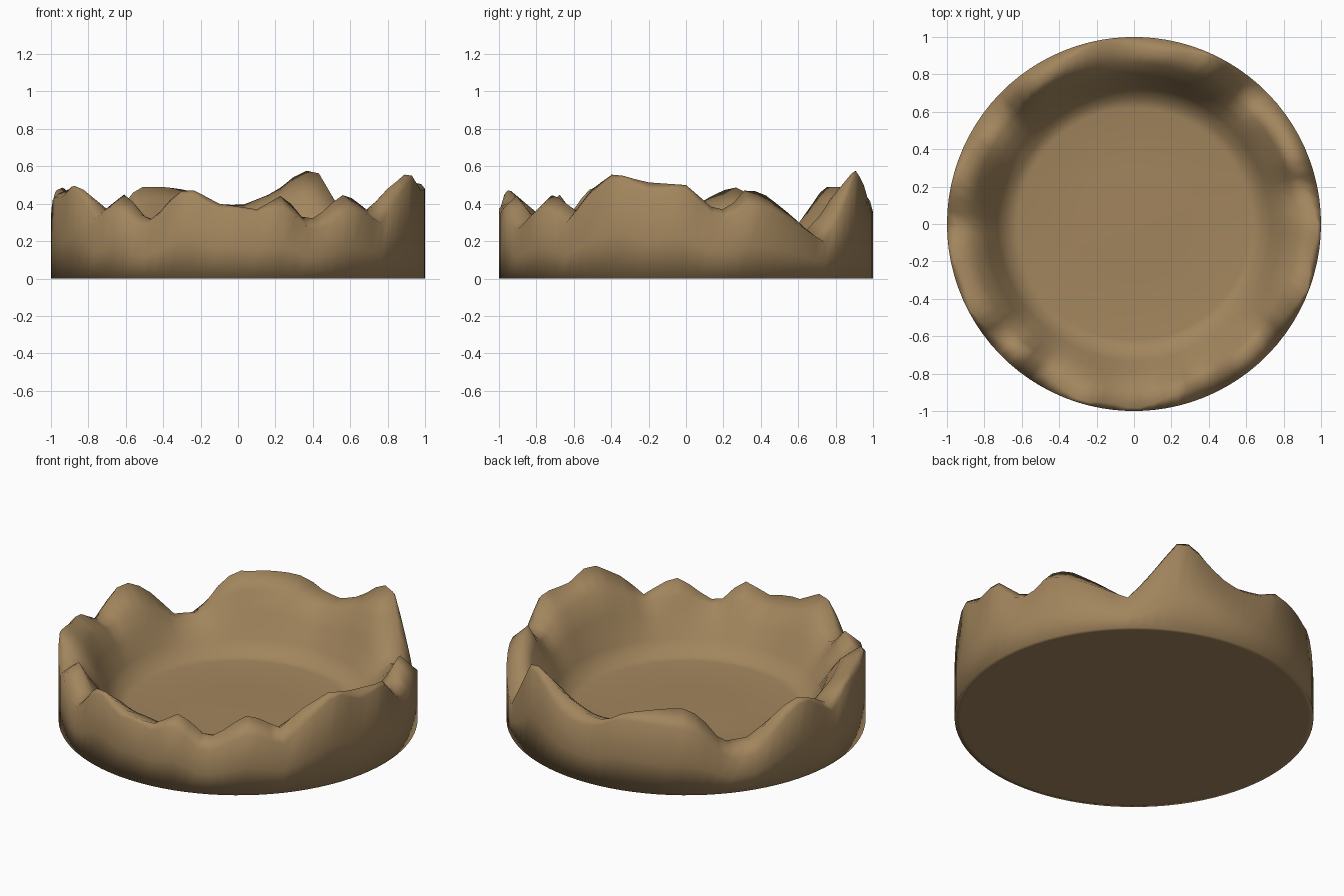
import bpy, bmesh, math

if "Cube" in bpy.data.objects:
    bpy.data.objects.remove(bpy.data.objects["Cube"])

# Rim crest: angle (degrees, counter-clockwise from +x), height
CREST = [(0, .50), (9, .37), (14, .37), (20, .47), (26, .465), (36, .36), (48, .23), (55, .36),
         (65, .585), (70, .57), (78, .46), (89, .39), (97, .40), (105, .47), (115, .49),
         (126, .49), (132, .40), (139, .25), (148, .26), (157, .42), (163, .49),
         (169, .47), (180, .36), (188, .44), (197, .47), (207, .50), (213, .47), (220, .36),
         (229, .46), (236, .34), (241, .31), (248, .42), (254, .49), (264, .40),
         (276, .37), (285, .45), (292, .33), (297, .32), (303, .40), (309, .455),
         (320, .36), (327, .47), (337, .565), (347, .515), (360, .50)]
# Angles where the crest stands right on the outer wall
PEAKS = (65, 100, 168, 190, 208, 254, 270, 340, 358)
SEGMENTS = 90


def crest_height(deg):
    for (a0, h0), (a1, h1) in zip(CREST, CREST[1:]):
        if a0 <= deg <= a1:
            return h0 + (h1 - h0) * (deg - a0) / (a1 - a0)


def profile(deg):
    """Radius and height of the cross-section, from bottom edge to floor edge."""
    h = crest_height(deg)
    soft = sum(crest_height((deg + d) % 360) for d in (-16, -8, 0, 8, 16)) / 5
    near = min(abs((deg - p + 180) % 360 - 180) for p in PEAKS)
    k = max(0.0, 1 - near / 20)
    r_crest = .91 + .08 * k
    outer = h * (.82 + .15 * k)
    return [(.5, 0), (.97, 0), (1, 0), (1, outer * .45), (1, outer), (r_crest, h),
            (.86, .45 * h + .40 * soft), (.79, .25 * h + .38 * soft),
            (.73, .16), (.67, .08), (.62, .07), (.3, .075)]


# Rock ring with jagged rim and sunken floor
bm = bmesh.new()
columns = []
for i in range(SEGMENTS):
    deg = 360 * i / SEGMENTS
    a = math.radians(deg)
    columns.append([bm.verts.new((r * math.cos(a), r * math.sin(a), z)) for r, z in profile(deg)])
base_centre = bm.verts.new((0, 0, 0))
floor_centre = bm.verts.new((0, 0, .075))
for i, col in enumerate(columns):
    nxt = columns[(i + 1) % SEGMENTS]
    for j in range(len(col) - 1):
        bm.faces.new((col[j], nxt[j], nxt[j + 1], col[j + 1]))
    bm.faces.new((base_centre, nxt[0], col[0]))
    bm.faces.new((floor_centre, col[-1], nxt[-1]))
bmesh.ops.recalc_face_normals(bm, faces=bm.faces)
for f in bm.faces:
    f.smooth = True

mesh = bpy.data.meshes.new("crater_ring")
bm.to_mesh(mesh)
bm.free()
crater = bpy.data.objects.new("crater_ring", mesh)
bpy.context.collection.objects.link(crater)

# Sandy brown earth
earth = bpy.data.materials.new("sandy_brown")
earth.diffuse_color = (.36, .235, .11, 1)
earth.use_nodes = True
earth.node_tree.nodes["Principled BSDF"].inputs["Base Color"].default_value = earth.diffuse_color
mesh.materials.append(earth)
